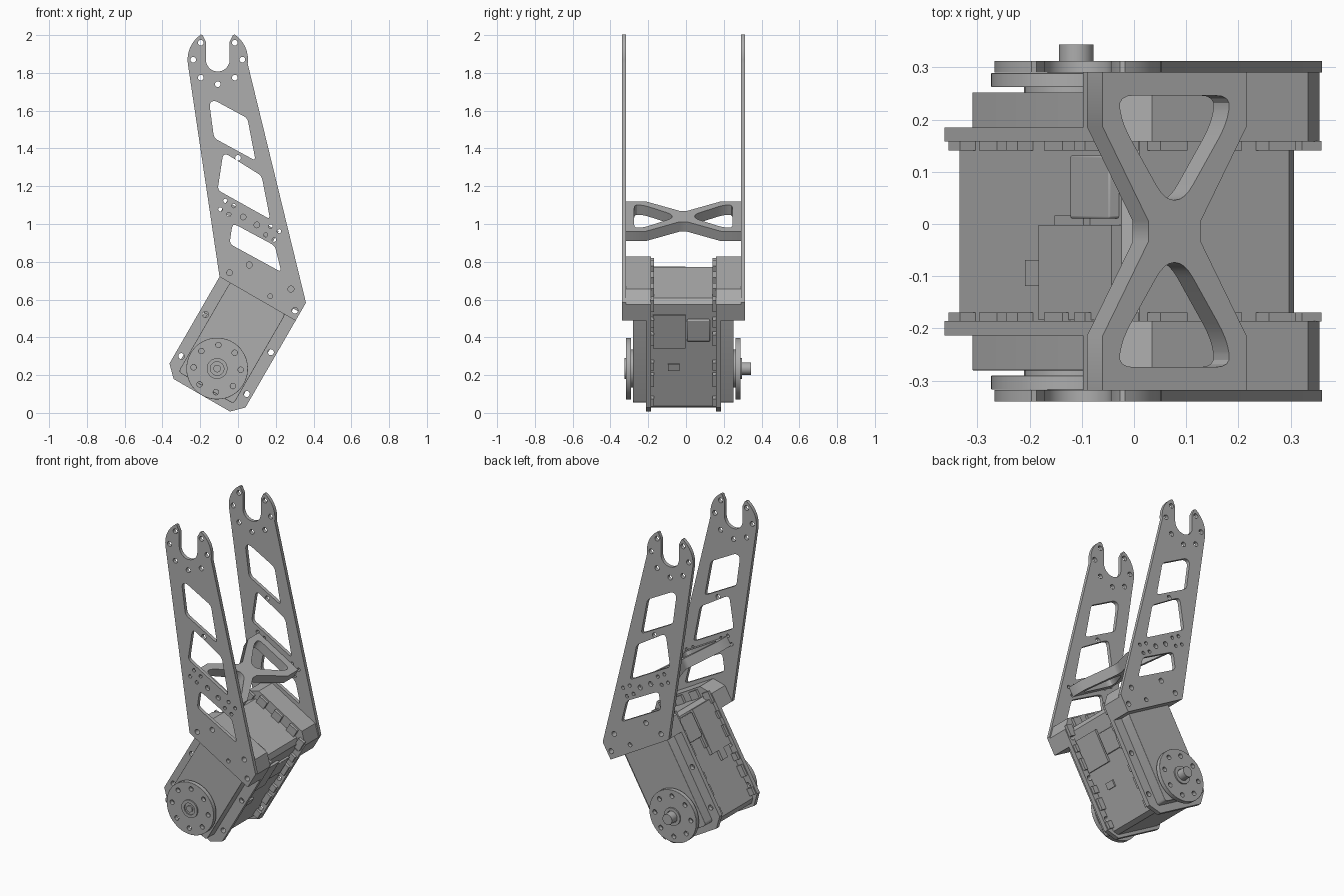
import bpy, bmesh, math
from mathutils import Matrix, Vector

cube = bpy.data.objects.get("Cube")
if cube:
    bpy.data.objects.remove(cube)

metal = bpy.data.materials.new("grey metal")
metal.use_nodes = True
GREY = (0.42, 0.42, 0.42, 1)
metal.diffuse_color = GREY
metal.node_tree.nodes["Principled BSDF"].inputs["Base Color"].default_value = GREY

# Frames: upright side plane, tilted motor plane, and brace plane
C, S = math.cos(math.radians(30)), 0.5
MID = -0.014


def frame(a, b, d):
    m = Matrix((a, b, d)).transposed().to_4x4()
    m.translation = Vector((0, MID, 0))
    return m


UPRIGHT = frame((1, 0, 0), (0, 0, 1), (0, -1, 0))
MOTOR = frame((C, 0, -S), (S, 0, C), (0, -1, 0))
BRACE = frame((C, 0, -S), (0, 1, 0), (S, 0, C))


def circle(x, y, r, n=20):
    return [(x + r * math.cos(2 * math.pi * i / n), y + r * math.sin(2 * math.pi * i / n))
            for i in range(n)]


def rounded(points, r, steps=4):
    """Replace each corner with a short curve."""
    out = []
    for i, p in enumerate(points):
        p = Vector(p)
        a, b = Vector(points[i - 1]) - p, Vector(points[(i + 1) % len(points)]) - p
        a = p + a.normalized() * min(r, a.length * 0.45)
        b = p + b.normalized() * min(r, b.length * 0.45)
        for k in range(steps + 1):
            t = k / steps
            out.append(tuple(a * (1 - t) ** 2 + p * 2 * t * (1 - t) + b * t * t))
    return out


def chamfered(u0, u1, v0, v1, c):
    return [(u0 + c, v0), (u1 - c, v0), (u1, v0 + c), (u1, v1 - c),
            (u1 - c, v1), (u0 + c, v1), (u0, v1 - c), (u0, v0 + c)]


def rect(u0, u1, v0, v1):
    return [(u0, v0), (u1, v0), (u1, v1), (u0, v1)]


def prism(name, plane, outline, d0, d1, holes=(), bevel=0):
    """Extrude an outline with holes between two depths of a frame."""
    curve = bpy.data.curves.new(name, "CURVE")
    curve.dimensions, curve.fill_mode = "2D", "BOTH"
    curve.extrude = abs(d1 - d0) / 2
    for loop in [outline, *holes]:
        sp = curve.splines.new("POLY")
        sp.points.add(len(loop) - 1)
        for pt, (x, y) in zip(sp.points, loop):
            pt.co = (x, y, 0, 1)
        sp.use_cyclic_u = True
    temp = bpy.data.objects.new(name + "_profile", curve)
    mesh = bpy.data.meshes.new_from_object(temp)
    bpy.data.objects.remove(temp)
    bpy.data.curves.remove(curve)
    bm = bmesh.new()
    bm.from_mesh(mesh)
    bmesh.ops.remove_doubles(bm, verts=bm.verts, dist=1e-5)
    bmesh.ops.recalc_face_normals(bm, faces=bm.faces)
    bm.transform(plane @ Matrix.Translation((0, 0, (d0 + d1) / 2)))
    for f in bm.faces:
        f.smooth = True
    bm.to_mesh(mesh)
    bm.free()
    mesh.set_sharp_from_angle(angle=math.radians(30))
    mesh.materials.clear()
    mesh.materials.append(metal)
    ob = bpy.data.objects.new(name, mesh)
    bpy.context.collection.objects.link(ob)
    if bevel:
        mod = ob.modifiers.new("soft edge", "BEVEL")
        mod.width, mod.segments, mod.limit_method = bevel, 2, "ANGLE"
        mod.angle_limit = math.radians(40)
    return ob


def to_motor(x, z):
    return (x * C - z * S, x * S + z * C)


def to_upright(u, v):
    return (u * C + v * S, -u * S + v * C)


# Leg plate outline: fork with a round slot at the top
FX, FZ = -0.107, 1.87
slot = [(FX + 0.063 * math.cos(math.pi * (1 + i / 12)), FZ + 0.063 * math.sin(math.pi * (1 + i / 12)))
        for i in range(13)]
left_arc = [(FX + 0.16 * math.cos(math.radians(a)), FZ + 0.16 * math.sin(math.radians(a)))
            for a in range(188, 123, -8)]
right_arc = [(2 * FX - x, z) for x, z in reversed(left_arc)]
plate_outline = ([to_upright(-0.445, 0.575)] + left_arc + [(-0.187, 2.0), (-0.17, 1.965)] + slot
                 + [(-0.044, 1.965), (-0.027, 2.0)] + right_arc
                 + [to_upright(0.02, 0.685), to_upright(0.02, 0.575)])
windows = [
    [(-0.152, 1.64), (-0.125, 1.655), (0.05, 1.56), (0.093, 1.335), (-0.127, 1.455)],
    [(-0.08, 1.365), (-0.06, 1.37), (0.125, 1.255), (0.17, 1.025), (-0.108, 1.18)],
    [(-0.03, 0.995), (-0.01, 0.995), (0.195, 0.885), (0.23, 0.745), (-0.045, 0.895)],
]

# Screw holes shared by the flange, the spacer and the plate
flange_holes = [(u, v) for u in (-0.41, -0.01) for v in (0.11, 0.365, 0.62)]
flange_holes += [(-0.34, 0.708), (-0.085, 0.708)]
spacer_holes = [p for p in flange_holes if p[1] > 0.6]
plate_holes = [circle(*to_upright(u, v), 0.016) for u, v in spacer_holes]
plate_holes.append(circle(*to_upright(-0.161, 0.62), 0.013))
for dx, dz in ((0.09, 0.09), (0.13, 0), (0.09, -0.095)):
    plate_holes += [circle(FX + s * dx, FZ + dz, 0.015) for s in (-1, 1)]
plate_holes += [circle(x, z, 0.015) for x, z in ((FX, 1.74), (0, 1.35), (0.1, 0.995), (0.027, 1.037))]
for cx, cz in ((-0.058, 1.087), (0.182, 0.952)):
    for k in range(4):
        a = math.radians(15 + 90 * k)
        plate_holes.append(circle(cx + 0.037 * math.cos(a), cz + 0.037 * math.sin(a), 0.011, 12))

# Parts repeated on the front (+1) and rear (-1) sides
HU, HV = -0.213, 0.148
flange_outline = chamfered(-0.445, 0.02, -0.015, 0.735, 0.06)
horn_holes = [circle(HU + 0.125 * math.cos(math.radians(a)), HV + 0.125 * math.sin(math.radians(a)), 0.014)
              for a in range(27, 387, 45)]
spacer_outline = [(-0.445, 0.575), (0.02, 0.575)] + flange_outline[3:7]

for side, s in (("front", 1), ("rear", -1)):
    prism(side + "_leg_plate", UPRIGHT, plate_outline, s * 0.304, s * 0.326,
          [rounded(w, 0.022) for w in windows] + plate_holes)
    prism(side + "_spacer", MOTOR, spacer_outline, s * 0.198, s * 0.304,
          [circle(u, v, 0.016) for u, v in spacer_holes])
    prism(side + "_flange", MOTOR, flange_outline, s * 0.172, s * 0.199,
          [circle(u, v, 0.016) for u, v in flange_holes])
    prism(side + "_case", MOTOR, rounded(rect(-0.382, -0.044, 0.03, 0.58), 0.02),
          s * 0.19, s * 0.266, bevel=0.012)
    prism(side + "_horn_neck", MOTOR, circle(HU, HV, 0.1, 40), s * 0.26, s * 0.276)
    prism(side + "_horn", MOTOR, circle(HU, HV, 0.163, 56), s * 0.276, s * 0.303, horn_holes, 0.003)
    prism(side + "_horn_boss", MOTOR, circle(HU, HV, 0.055, 32), s * 0.29, s * 0.311,
          [circle(HU, HV, 0.036)])
    # clips and teeth along the flange
    for i, v in enumerate((0.07, 0.2, 0.29, 0.45, 0.55, 0.66)):
        wide = 0.035 if i % 2 else 0.022
        for u0, u1 in ((-0.438, -0.39), (-0.03, 0.013)):
            prism(side + "_clip", MOTOR, rect(u0, u1, v - wide, v + wide), s * 0.155, s * 0.173)
    for u in (-0.33, -0.21, -0.09):
        prism(side + "_end_tooth", MOTOR, rect(u - 0.03, u + 0.03, 0.66, 0.725), s * 0.155, s * 0.173)

# Shaft ends
prism("rear_shaft", MOTOR, circle(HU, HV, 0.033, 28), -0.29, -0.358, bevel=0.004)
prism("front_shaft", MOTOR, circle(HU, HV, 0.02), 0.28, 0.312)

# Motor body with raised panels and connector blocks
prism("motor_body", MOTOR, chamfered(-0.403, -0.022, 0.005, 0.675, 0.025), -0.175, 0.175)
prism("side_panel", MOTOR, rect(-0.03, -0.008, 0.39, 0.59), -0.012, 0.16)
prism("side_connector", MOTOR, rect(-0.03, -0.01, 0.43, 0.56), -0.14, -0.02, bevel=0.004)
prism("side_tab", MOTOR, rect(-0.03, -0.012, 0.25, 0.29), 0.02, 0.08)
prism("back_cover", MOTOR, rect(-0.425, -0.39, 0.37, 0.65), -0.012, 0.17)
prism("back_connector", MOTOR, rect(-0.425, -0.39, 0.49, 0.64), -0.145, -0.025, bevel=0.004)
prism("back_link", MOTOR, rect(-0.418, -0.39, 0.42, 0.53), -0.03, 0)
prism("back_tab", MOTOR, rect(-0.42, -0.39, 0.31, 0.38), 0.055, 0.105)

# X-shaped cross brace with two triangular openings
BU, BV = -0.453, 0.910
quarter = [(0.159, 0.304), (0.159, 0.2), (0.058, 0.02)]
half = quarter + [(u, -y) for u, y in reversed(quarter)]
brace_outline = [(BU + u, y) for u, y in half] + [(BU - u, y) for u, y in reversed(half)]
openings = [rounded([(BU - 0.125, s * 0.26), (BU + 0.125, s * 0.26), (BU + 0.115, s * 0.205),
                     (BU + 0.022, s * 0.06), (BU - 0.022, s * 0.06), (BU - 0.115, s * 0.205)], 0.035)
            for s in (-1, 1)]
prism("cross_brace", BRACE, brace_outline, BV - 0.03, BV + 0.03, openings)
